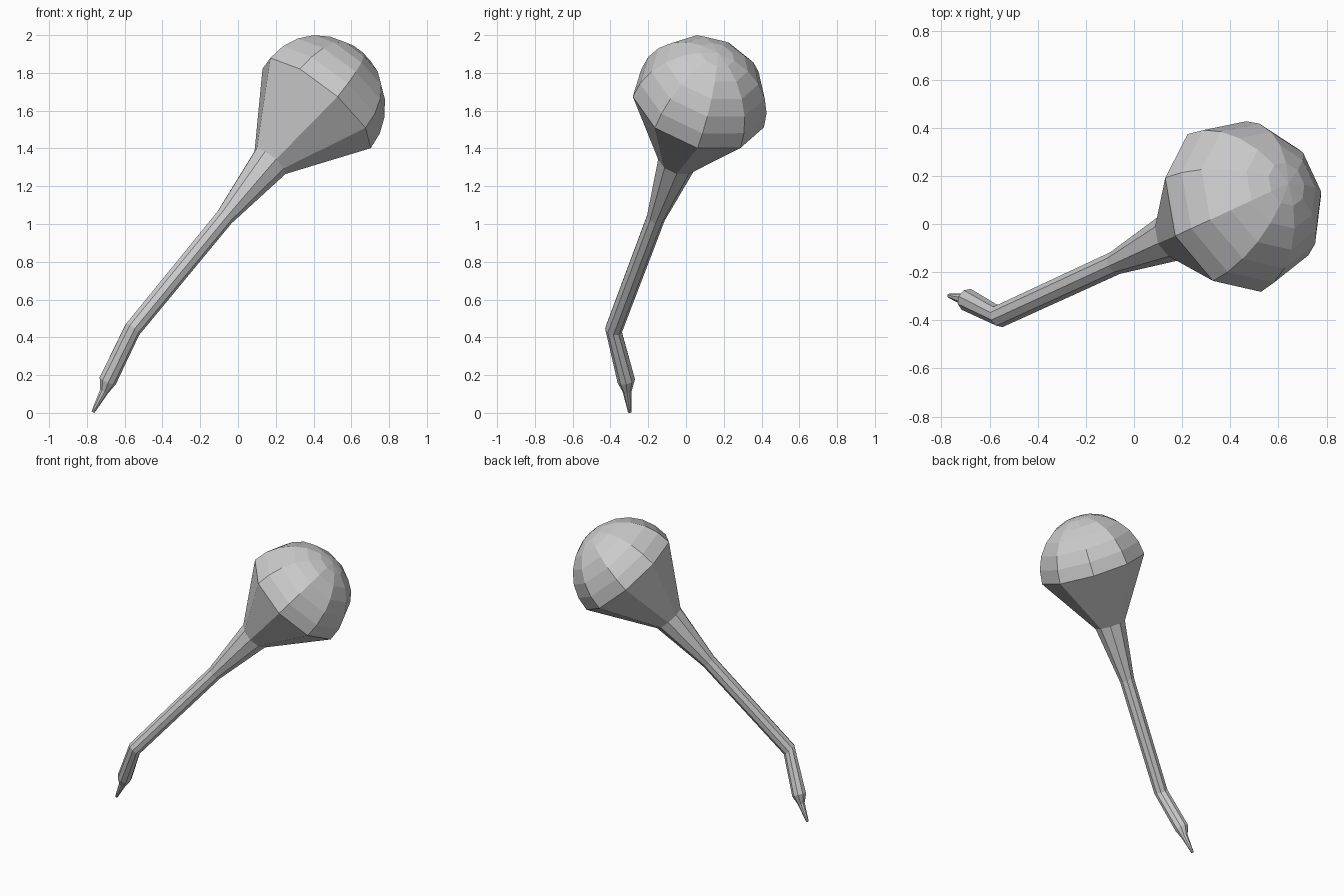
import bpy, bmesh, math
from mathutils import Vector

if "Cube" in bpy.data.objects:
    bpy.data.objects.remove(bpy.data.objects["Cube"])

SIDES = 9
R = 0.367
AXIS = Vector((0.609, 0.28, 0.742)).normalized()
HEAD = Vector((0.418, 0.066, 1.633))
ref = Vector((-0.248, -0.116, 0.247))
U = (ref - AXIS * ref.dot(AXIS)).normalized()
LOW = Vector((0.13, -0.07, 0.27)).normalized()
TIP = Vector((0.07, -0.01, 0.14)).normalized()

bm = bmesh.new()


def ring(centre, radius, direction):
    """Nine-sided ring facing along direction, aligned with the others."""
    turn = AXIS.rotation_difference(direction)
    u = turn @ U
    v = direction.cross(u)
    verts = []
    for i in range(SIDES):
        a = 2 * math.pi * i / SIDES
        verts.append(bm.verts.new(Vector(centre) + radius * (u * math.cos(a) + v * math.sin(a))))
    return verts


# Bent lower end, from the narrow tip to the elbow
rings = [
    ring((-0.768, -0.298, 0.004), 0.009, TIP),
    ring((-0.709, -0.312, 0.115), 0.024, TIP),
    ring((-0.690, -0.316, 0.172), 0.048, LOW),
]
# Straight shaft flaring into the neck: (distance below head, radius)
for dist, rad in ((1.606, 0.047), (0.805, 0.05), (0.407, 0.105)):
    rings.append(ring(HEAD - AXIS * dist, rad, AXIS))
# Domed head
for k in range(6):
    a = math.radians(15 * k)
    rings.append(ring(HEAD + AXIS * R * math.sin(a), R * math.cos(a), AXIS))

for lo, hi in zip(rings, rings[1:]):
    for i in range(SIDES):
        j = (i + 1) % SIDES
        bm.faces.new((lo[i], lo[j], hi[j], hi[i]))

# Close the tip and the crown
bm.faces.new(list(reversed(rings[0])))
pole = bm.verts.new(HEAD + AXIS * R)
for i in range(SIDES):
    bm.faces.new((rings[-1][i], rings[-1][(i + 1) % SIDES], pole))
bmesh.ops.recalc_face_normals(bm, faces=bm.faces)

mesh = bpy.data.meshes.new("round_headed_pin")
bm.to_mesh(mesh)
bm.free()
bpy.context.collection.objects.link(bpy.data.objects.new("round_headed_pin", mesh))
